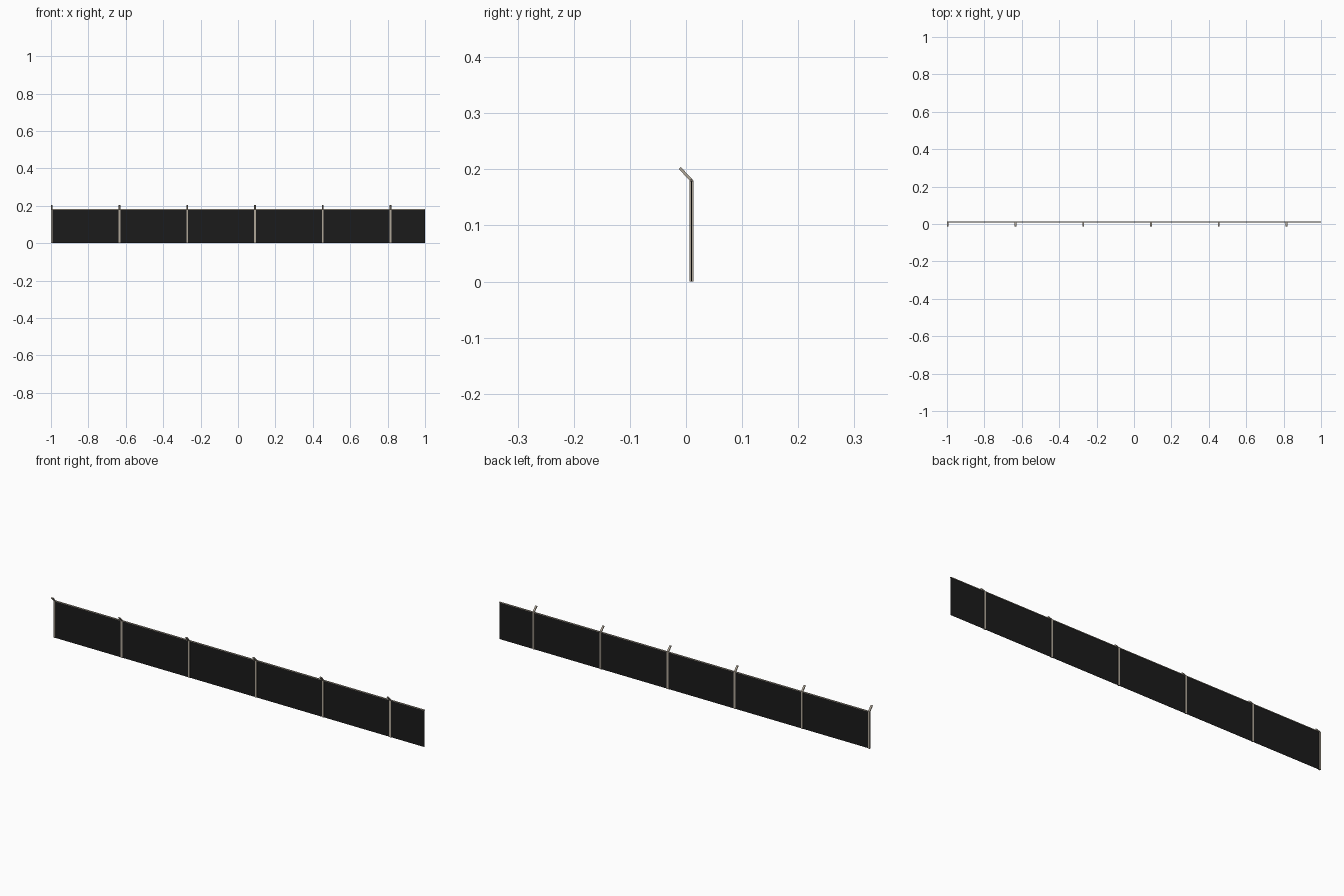
import bpy
import math

if "Cube" in bpy.data.objects:
    bpy.data.objects.remove(bpy.data.objects["Cube"])


def material(name, rgb):
    m = bpy.data.materials.new(name)
    m.diffuse_color = (*rgb, 1)
    m.use_nodes = True
    m.node_tree.nodes["Principled BSDF"].inputs["Base Color"].default_value = m.diffuse_color
    return m


metal = material("weathered_metal", (0.43, 0.38, 0.31))
dark = material("dark_mesh", (0.011, 0.011, 0.011))
Y = 0.0098      # fence line
W = 0.009       # post width
D = 0.0066      # post depth
TOP = 0.18      # panel height


def box(name, centre, size, mat, tilt=0):
    """Box with real dimensions, optionally tilted about x."""
    bpy.ops.mesh.primitive_cube_add(size=1, location=centre, rotation=(tilt, 0, 0))
    ob = bpy.context.object
    ob.name = name
    ob.scale = size
    bpy.ops.object.transform_apply(location=False, rotation=True, scale=True)
    ob.data.materials.append(mat)
    return ob


# Six posts, each with an arm leaning towards the front
ARM_END = (-0.0112, 0.2025)
dy, dz = ARM_END[0] - Y, ARM_END[1] - TOP
for i in range(6):
    x = -1 + W / 2 + i * 0.3622
    box(f"post_{i + 1}", (x, Y, TOP / 2), (W, D, TOP), metal)
    box(f"post_arm_{i + 1}", (x, Y + dy / 2, TOP + dz / 2),
        (W, 0.005, math.hypot(dy, dz)), metal, math.atan2(-dy, dz))

# Thin dark fence panel
box("fence_panel", (0, Y, TOP / 2), (2, 0.001, TOP), dark)

# Top rail
box("top_rail", (0, Y, TOP), (2, 0.0055, 0.003), metal)
